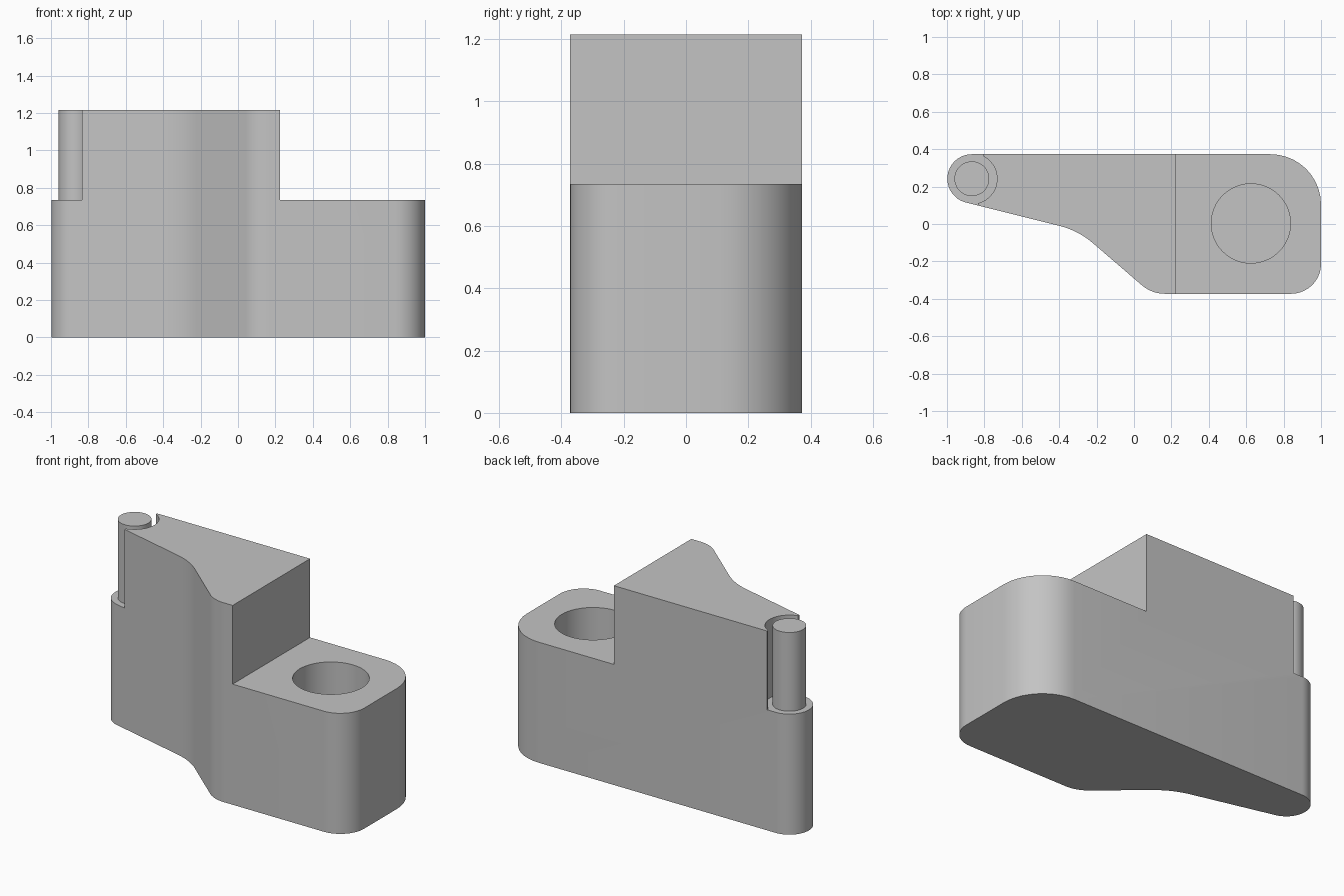
import bpy, bmesh
from math import cos, sin, radians, tan
from mathutils import Vector

if "Cube" in bpy.data.objects:
    bpy.data.objects.remove(bpy.data.objects["Cube"])

STEP, TOP, HALF = 0.735, 1.215, 0.373
PIN = (-0.867, 0.242)

grey = bpy.data.materials.new("plain_grey")
grey.use_nodes = True
grey.diffuse_color = (0.55, 0.55, 0.55, 1)
for node in grey.node_tree.nodes:
    if node.type == 'BSDF_PRINCIPLED':
        node.inputs["Base Color"].default_value = grey.diffuse_color


def arc(centre, radius, start, end, steps):
    angles = [radians(start + (end - start) * i / steps) for i in range(steps + 1)]
    return [(centre[0] + radius * cos(a), centre[1] + radius * sin(a)) for a in angles]


def fillet(before, corner, after, radius, steps=10):
    """Points of a rounded corner between two straight edges."""
    c = Vector(corner)
    u = (Vector(before) - c).normalized()
    v = (Vector(after) - c).normalized()
    half = u.angle(v) / 2
    centre = c + (u + v).normalized() * (radius / sin(half))
    p = c + u * (radius / tan(half)) - centre
    q = c + v * (radius / tan(half)) - centre
    turn = p.angle_signed(q)
    points = []
    for i in range(steps + 1):
        a = -turn * i / steps
        points.append((centre.x + p.x * cos(a) - p.y * sin(a),
                       centre.y + p.x * sin(a) + p.y * cos(a)))
    return points


def prism(name, outline, z0, z1):
    bm = bmesh.new()
    face = bm.faces.new([bm.verts.new((x, y, z0)) for x, y in outline])
    made = bmesh.ops.extrude_face_region(bm, geom=[face])["geom"]
    bmesh.ops.translate(bm, vec=(0, 0, z1 - z0),
                        verts=[g for g in made if isinstance(g, bmesh.types.BMVert)])
    bmesh.ops.recalc_face_normals(bm, faces=bm.faces)
    mesh = bpy.data.meshes.new(name)
    bm.to_mesh(mesh)
    bm.free()
    mesh.materials.append(grey)
    obj = bpy.data.objects.new(name, mesh)
    bpy.context.collection.objects.link(obj)
    return obj


def activate(obj):
    bpy.ops.object.select_all(action='DESELECT')
    obj.select_set(True)
    bpy.context.view_layer.objects.active = obj


def cut(obj, cutter):
    cutter.hide_render = True
    mod = obj.modifiers.new("cut", 'BOOLEAN')
    mod.operation, mod.solver, mod.object = 'DIFFERENCE', 'EXACT', cutter
    activate(obj)
    bpy.ops.object.modifier_apply(modifier=mod.name)
    bpy.data.objects.remove(cutter)


# Full-height block: rounded nose, waisted front edge, rounded far end
nose = arc(PIN, HALF - PIN[1], 90, 256, 24)
corners = [nose[-1], (-0.298, -0.035), (0.095, -HALF), (1, -HALF), (1, HALF), nose[0]]
outline = list(nose)
for i, radius in enumerate((0.44, 0.19, 0.16, 0.27), 1):
    outline += fillet(corners[i - 1], corners[i], corners[i + 1], radius)
block = prism("body_block", outline, 0, TOP)

# Step down at the wide end
cut(block, prism("step_cutter", [(0.225, -1), (1.5, -1), (1.5, 1), (0.225, 1)], STEP, 2))

# Curved relief around the pin
relief = arc(PIN, 0.135, -76, 64, 24)
relief += [(-0.808, 0.364), (-0.808, 0.6), (-1.3, 0.6), (-1.3, -0.2), (relief[0][0], -0.2)]
cut(block, prism("relief_cutter", relief, STEP, 2))

# Blind round socket in the lower shelf
cut(block, prism("socket_cutter", arc((0.625, 0.003), 0.212, 0, 352.5, 47), 0.25, STEP + 0.1))

# Upright pin on the nose
pin = prism("pivot_pin", arc(PIN, 0.093, 0, 350, 35), STEP - 0.02, TOP)

for obj in (block, pin):
    activate(obj)
    bpy.ops.object.shade_smooth_by_angle(angle=radians(30))
